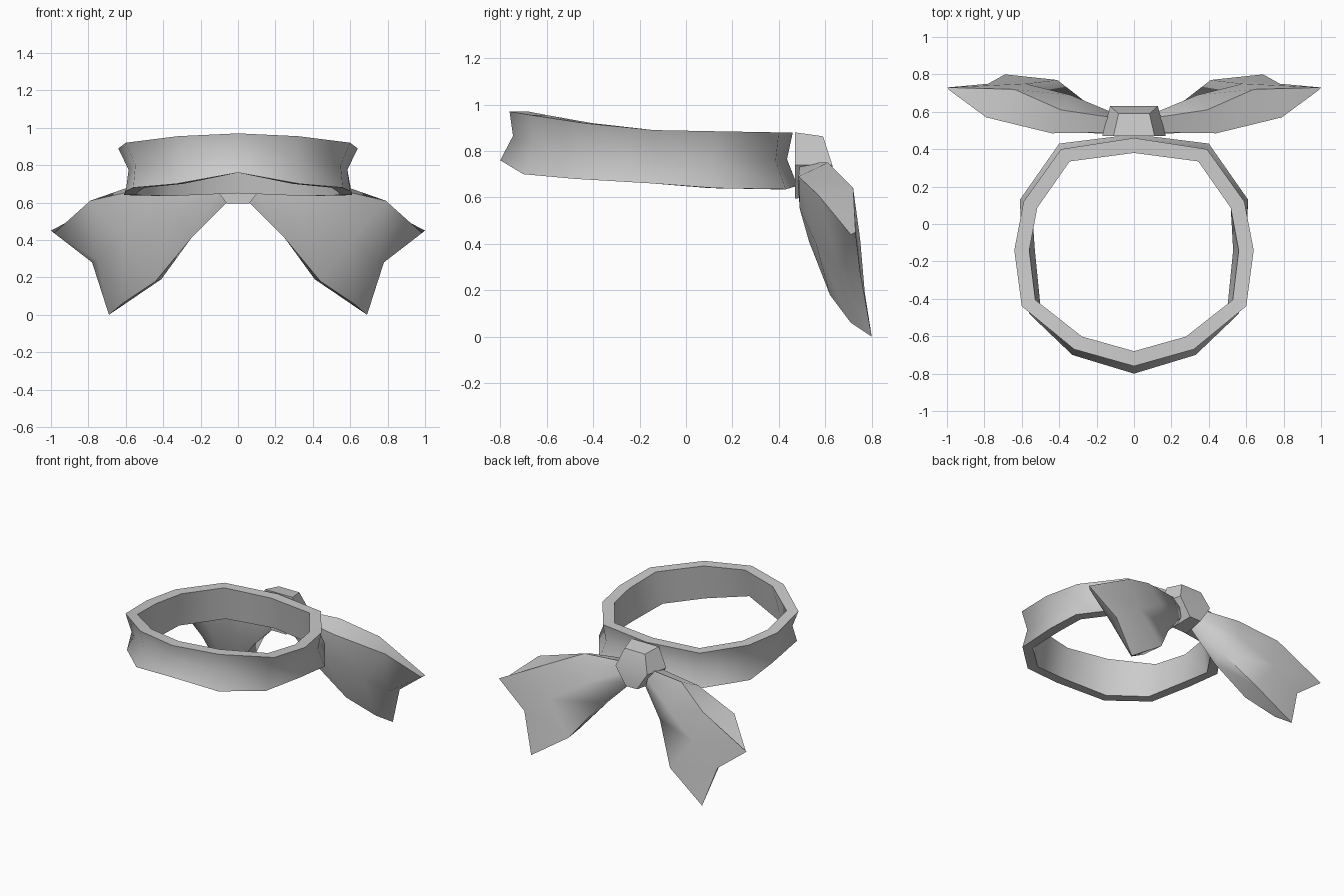
import bpy
import bmesh
import math
from mathutils import Vector

default_cube = bpy.data.objects.get("Cube")
if default_cube:
    bpy.data.objects.remove(default_cube, do_unlink=True)

# One plain cloth colour
cloth = bpy.data.materials.new("grey cloth")
cloth.use_nodes = True
grey = (0.6, 0.6, 0.6, 1)
cloth.diffuse_color = grey
cloth.node_tree.nodes["Principled BSDF"].inputs["Base Color"].default_value = grey


def loft(name, sections, closed=False, smooth_angle=50):
    """Skin a list of matching cross-section loops; cap both ends unless closed."""
    bm = bmesh.new()
    loops = [[bm.verts.new(point) for point in section] for section in sections]
    pairs = list(zip(loops, loops[1:]))
    if closed:
        pairs.append((loops[-1], loops[0]))
    for first, second in pairs:
        count = len(first)
        for i in range(count):
            j = (i + 1) % count
            bm.faces.new((first[i], first[j], second[j], second[i]))
    if not closed:
        bm.faces.new(loops[0])
        # The last cap is a strip, so that it can follow a notched outline
        end = loops[-1]
        half = len(end) // 2
        for i in range(half - 1):
            bm.faces.new((end[i], end[i + 1], end[-i - 2], end[-i - 1]))
    bmesh.ops.recalc_face_normals(bm, faces=bm.faces)
    mesh = bpy.data.meshes.new(name)
    bm.to_mesh(mesh)
    bm.free()
    obj = bpy.data.objects.new(name, mesh)
    bpy.context.collection.objects.link(obj)
    mesh.materials.append(cloth)
    bpy.ops.object.select_all(action="DESELECT")
    obj.select_set(True)
    bpy.context.view_layer.objects.active = obj
    bpy.ops.object.shade_smooth_by_angle(angle=math.radians(smooth_angle))
    return obj


def mirrored(point):
    return (-point[0], point[1], point[2])


# Head band: outer top and bottom edges from front centre to back centre
band_edges = [
    ((0, -.76, .97), (0, -.8, .76)),
    ((.32, -.67, .955), (.33, -.7, .7)),
    ((.6, -.44, .92), (.56, -.48, .68)),
    ((.64, -.14, .89), (.6, -.14, .66)),
    ((.59, .12, .885), (.61, .13, .64)),
    ((.39, .4, .88), (.4, .43, .635)),
    ((0, .46, .88), (0, .48, .65)),
]
band_edges += [(mirrored(top), mirrored(bottom)) for top, bottom in band_edges[-2:0:-1]]


def inset(point, amount):
    """Move a point horizontally toward the axis of the band."""
    toward = Vector((-point.x, -.15 - point.y, 0)).normalized()
    return point + toward * amount


def band_section(top, bottom):
    top, bottom = Vector(top), Vector(bottom)
    waist = inset((top + bottom) / 2, .035)
    return [top, waist, bottom, inset(bottom, .07), inset(top, .08)]


loft("head_band", [band_section(*edges) for edges in band_edges], closed=True)

# Bow tails: loops run upper, middle, lower on the front, then back up behind
tail_sections = [
    [(.1, .49, .74), (.08, .48, .68), (.06, .52, .6),
     (.08, .58, .62), (.1, .59, .68), (.12, .57, .75)],
    [(.44, .485, .69), (.34, .49, .55), (.25, .53, .41),
     (.23, .63, .44), (.34, .69, .57), (.39, .61, .75)],
    [(.79, .57, .61), (.61, .56, .4), (.44, .62, .18),
     (.41, .77, .19), (.58, .75, .42), (.64, .72, .64)],
    [(.98, .71, .44), (.75, .66, .29), (.62, .71, .06),
     (.69, .8, 0), (.78, .75, .28), (1, .73, .45)],
]
loft("left_tail", tail_sections, smooth_angle=65)
loft("right_tail",
     [[mirrored(point) for point in section] for section in tail_sections],
     smooth_angle=65)

# Knot: six-sided plug that narrows toward the back
knot_half = [(.11, .88), (.17, .74), (.06, .595)]
knot_outline = knot_half + [(-x, z) for x, z in reversed(knot_half)]
knot_front = [(x, .47, z) for x, z in knot_outline]
knot_back = []
for x, z in knot_outline:
    depth = .59 if z > .8 else .63
    knot_back.append((x * .75, depth, .74 + (z - .74) * .88))
loft("knot", [knot_front, knot_back], smooth_angle=30)
